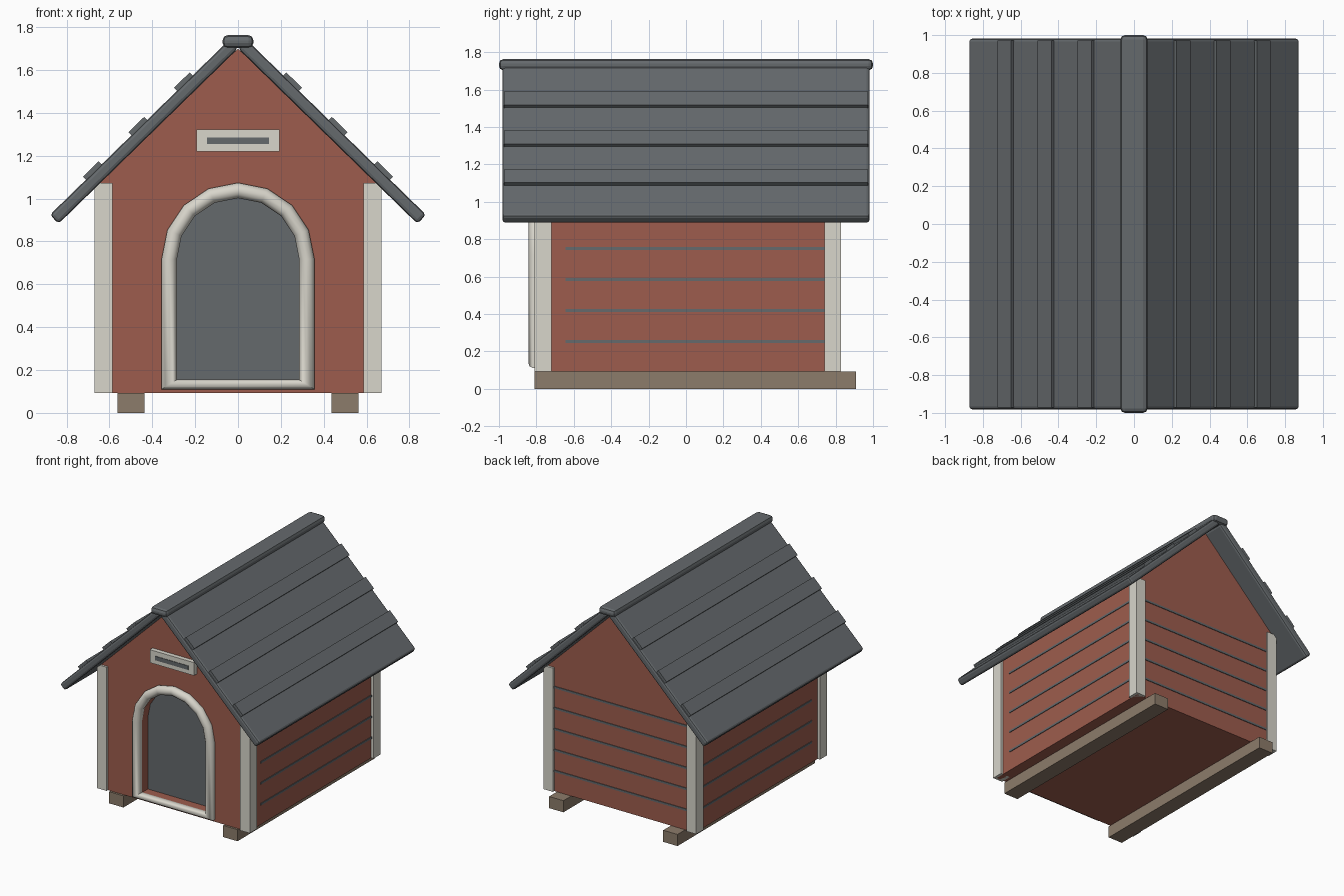
import bpy, bmesh, math
from mathutils import Matrix, Vector

if "Cube" in bpy.data.objects:
    bpy.data.objects.remove(bpy.data.objects["Cube"])


def material(name, rgb):
    m = bpy.data.materials.new(name)
    m.diffuse_color = (*rgb, 1)
    m.use_nodes = True
    m.node_tree.nodes["Principled BSDF"].inputs["Base Color"].default_value = m.diffuse_color
    return m


RED = material("barn red", (0.34, 0.108, 0.075))
GREY = material("slate grey", (0.13, 0.143, 0.152))
CREAM = material("cream trim", (0.69, 0.67, 0.6))
WOOD = material("brown wood", (0.265, 0.2, 0.145))


def finish(name, bm, mat):
    bmesh.ops.recalc_face_normals(bm, faces=bm.faces)
    me = bpy.data.meshes.new(name)
    bm.to_mesh(me)
    bm.free()
    me.materials.append(mat)
    ob = bpy.data.objects.new(name, me)
    bpy.context.collection.objects.link(ob)
    return ob


def box(name, center, size, mat, tilt=0, bevel=0):
    """Box turned about the y axis, with optional bevelled edges."""
    bm = bmesh.new()
    bmesh.ops.create_cube(bm, size=1, matrix=Matrix.Diagonal((*size, 1)))
    if bevel:
        bmesh.ops.bevel(bm, geom=bm.edges[:], offset=bevel, segments=2,
                        profile=0.5, affect='EDGES')
    bm.transform(Matrix.Translation(center) @ Matrix.Rotation(tilt, 4, 'Y'))
    return finish(name, bm, mat)


def prism(name, pts, y0, y1, mat):
    """Outline in x and z, extruded along y."""
    bm = bmesh.new()
    face = bm.faces.new([bm.verts.new((x, y0, z)) for x, z in pts])
    new = bmesh.ops.extrude_face_region(bm, geom=[face])["geom"]
    bmesh.ops.translate(bm, vec=(0, y1 - y0, 0),
                        verts=[v for v in new if isinstance(v, bmesh.types.BMVert)])
    return finish(name, bm, mat)


def arch(r, bottom, spring=0.717):
    """Doorway outline with a half-round top of eight segments."""
    arc = [(-r * math.cos(math.pi * i / 8), spring + r * math.sin(math.pi * i / 8))
           for i in range(9)]
    return [(-r, bottom)] + arc + [(r, bottom)]


# House body with a recessed doorway
W, FRONT, BACK, FLOOR = 0.65, -0.793, 0.813, 0.092
PITCH = math.radians(44.3)
APEX = 1.70
eave = APEX - W * math.tan(PITCH)
body = prism("house_body", [(-W, FLOOR), (W, FLOOR), (W, eave), (0, APEX), (-W, eave)],
             FRONT, BACK, RED)
cutter = prism("door_cutter", arch(0.292, 0.148), -0.9, -0.69, RED)
cutter.hide_render = True
mod = body.modifiers.new("doorway", 'BOOLEAN')
mod.operation, mod.solver, mod.object = 'DIFFERENCE', 'EXACT', cutter
bpy.context.view_layer.objects.active = body
bpy.ops.object.modifier_apply(modifier=mod.name)
bpy.data.objects.remove(cutter)
prism("door_panel", arch(0.29, 0.15), -0.715, -0.685, GREY)

# Rounded door trim, swept between an outer and an inner arch
bm = bmesh.new()
N = 12
rings = []
for o, i in zip(arch(0.357, 0.11), arch(0.285, 0.155)):
    o, i = Vector(o), Vector(i)
    mid, half = (o + i) / 2, (o - i) / 2
    ring = []
    for k in range(N):
        a = 2 * math.pi * k / N
        p = mid + half * math.cos(a)
        ring.append(bm.verts.new((p.x, -0.805 + 0.036 * math.sin(a), p.y)))
    rings.append(ring)
for j, ring in enumerate(rings):
    nxt = rings[(j + 1) % len(rings)]
    for k in range(N):
        bm.faces.new((ring[k], ring[(k + 1) % N], nxt[(k + 1) % N], nxt[k]))
trim = finish("door_trim", bm, CREAM)
bpy.context.view_layer.objects.active = trim
trim.select_set(True)
bpy.ops.object.shade_smooth_by_angle(angle=math.radians(50))
trim.select_set(False)

# Vent plate over the door
box("vent_plate", (0, -0.808, 1.272), (0.388, 0.04, 0.103), CREAM)
box("vent_slot", (0, -0.828, 1.27), (0.29, 0.008, 0.032), GREY)

# Side parts, mirrored left and right
c, s = math.cos(PITCH), math.sin(PITCH)
for side, word in ((-1, "left"), (1, "right")):
    def on_roof(along, up):
        return (side * (along * c + up * s), 0, APEX - along * s + up * c)

    box(f"{word}_roof_panel", on_roof(0.585, 0.029), (1.17, 1.964, 0.058), GREY,
        side * PITCH, 0.016)
    for n, along in enumerate((0.29, 0.587, 0.884)):
        box(f"{word}_roof_batten_{n + 1}", on_roof(along, 0.062), (0.102, 1.945, 0.032),
            GREY, side * PITCH)
    for y, end in ((-0.765, "front"), (0.785, "back")):
        box(f"{word}_{end}_corner_post", (side * 0.628, y, 0.582),
            (0.085, 0.09, 0.98), CREAM)
    box(f"{word}_skid", (side * 0.5, 0.05, 0.046), (0.125, 1.72, 0.092), WOOD)
    for n in range(5):
        box(f"{word}_siding_strip_{n + 1}", (side * W, 0.05, 0.253 + 0.166 * n),
            (0.01, 1.39, 0.016), GREY)

# Siding strips on the back wall
for n in range(5):
    box(f"back_siding_strip_{n + 1}", (0, BACK, 0.253 + 0.166 * n),
        (1.2, 0.01, 0.016), GREY)

# Ridge cap
box("ridge_cap", (0, 0, 1.733), (0.144, 2.0, 0.06), GREY, 0, 0.024)
